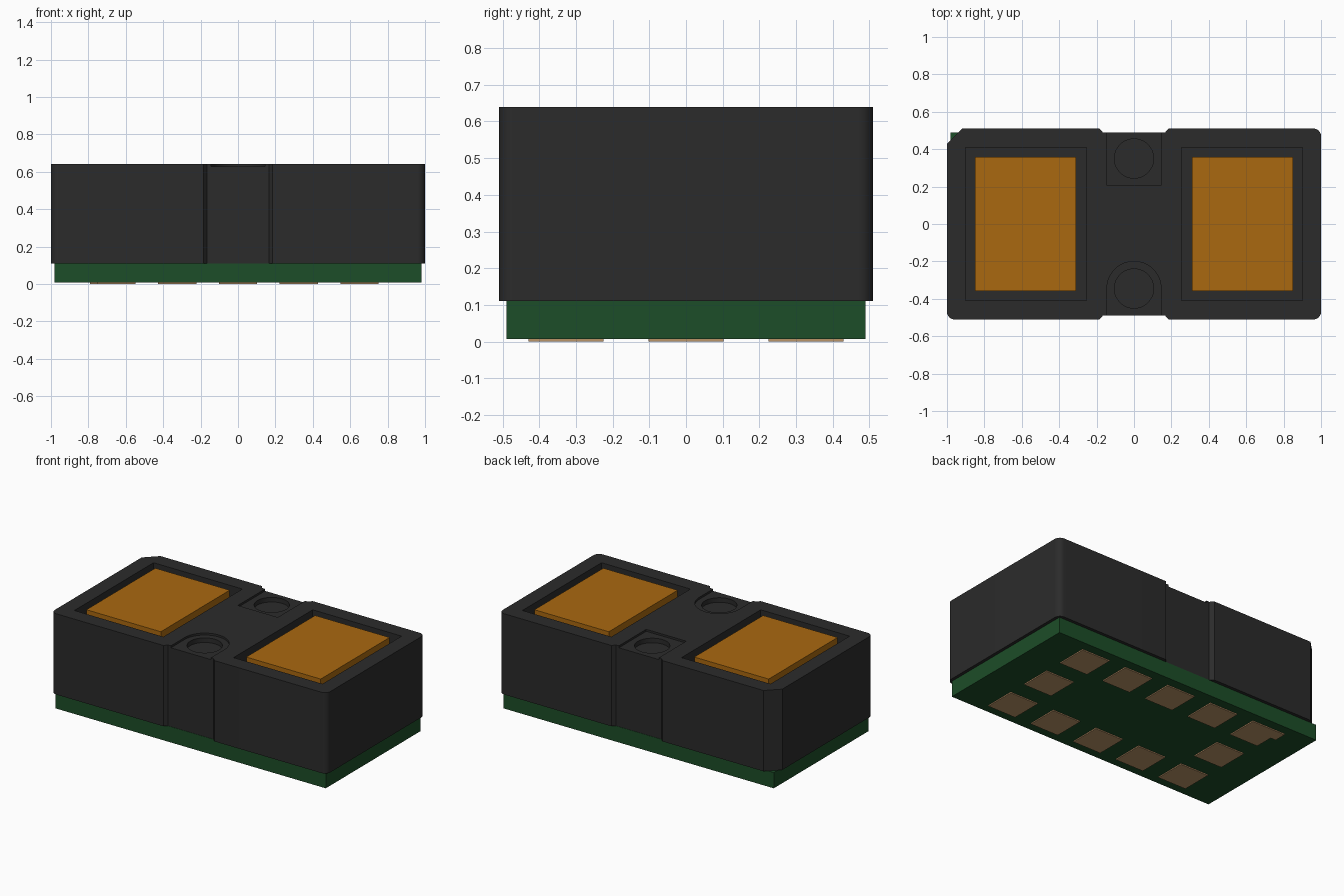
import bpy, bmesh
from math import cos, sin, pi, radians

if "Cube" in bpy.data.objects:
    bpy.data.objects.remove(bpy.data.objects["Cube"])


def material(name, rgb):
    m = bpy.data.materials.new(name)
    m.diffuse_color = (*rgb, 1)
    m.use_nodes = True
    m.node_tree.nodes["Principled BSDF"].inputs["Base Color"].default_value = m.diffuse_color
    return m


BLACK = material("black_plastic", (0.024, 0.024, 0.024))
GREEN = material("green_board", (0.012, 0.075, 0.021))
AMBER = material("amber_glass", (0.40, 0.14, 0.005))
COPPER = material("pad_metal", (0.50, 0.30, 0.14))


def prism(name, outlines, z0, z1, mat=None):
    """Extrude one or more counter-clockwise outlines from z0 to z1."""
    bm = bmesh.new()
    for pts in outlines:
        low = [bm.verts.new((x, y, z0)) for x, y in pts]
        high = [bm.verts.new((x, y, z1)) for x, y in pts]
        bm.faces.new(low[::-1])
        bm.faces.new(high)
        for i in range(len(pts)):
            j = (i + 1) % len(pts)
            bm.faces.new((low[i], low[j], high[j], high[i]))
    mesh = bpy.data.meshes.new(name)
    bm.to_mesh(mesh)
    bm.free()
    ob = bpy.data.objects.new(name, mesh)
    bpy.context.collection.objects.link(ob)
    if mat:
        mesh.materials.append(mat)
    return ob


def rect(x0, x1, y0, y1):
    return [(x0, y0), (x1, y0), (x1, y1), (x0, y1)]


def arc(cx, cy, r, a0, a1, n):
    return [(cx + r * cos(radians(a0 + (a1 - a0) * i / n)),
             cy + r * sin(radians(a0 + (a1 - a0) * i / n))) for i in range(n + 1)]


def cut(ob, outlines, z0):
    """Cut a pocket down to z0, then discard the cutter."""
    cutter = prism("cutter", outlines, z0, 0.8)
    cutter.hide_render = True
    mod = ob.modifiers.new("pocket", 'BOOLEAN')
    mod.operation, mod.solver, mod.object = 'DIFFERENCE', 'EXACT', cutter
    bpy.context.view_layer.objects.active = ob
    bpy.ops.object.modifier_apply(modifier=mod.name)
    bpy.data.objects.remove(cutter)


# Housing: rounded corners, one chamfered corner, a waist notch front and back
W, D, R, TOP = 1.0, 0.51, 0.04, 0.64
notch = [(-0.185, -D), (-0.165, -0.488), (0.165, -0.488), (0.185, -D)]
outline = (arc(-W + R, -D + R, R, 180, 270, 8) + notch
           + arc(W - R, -D + R, R, 270, 360, 8)
           + arc(W - R, D - R, R, 0, 90, 8)
           + [(-x, -y) for x, y in notch]
           + [(-0.92, D), (-W, 0.43)])
housing = prism("housing", [outline], 0.11, TOP, BLACK)

# Window pockets, shallow aperture recesses and round apertures
FLOOR = 0.54
cut(housing, [rect(-0.90, -0.255, -0.41, 0.41), rect(0.255, 0.90, -0.41, 0.41)], FLOOR)
arch = [(-0.145, -0.6), (0.145, -0.6)] + arc(0, -0.345, 0.145, 0, 180, 32)
cut(housing, [rect(-0.145, 0.145, 0.205, 0.6), arch], 0.627)
cut(housing, [arc(0, y, 0.105, 0, 360, 48)[:-1] for y in (-0.345, 0.35)], 0.597)

bpy.ops.object.select_all(action='DESELECT')
housing.select_set(True)
bpy.context.view_layer.objects.active = housing
bpy.ops.object.shade_smooth_by_angle(angle=radians(25))

# Amber windows sitting in the pockets
for side, x0 in (("left", -0.85), ("right", 0.31)):
    prism("window_" + side, [rect(x0, x0 + 0.54, -0.357, 0.357)], FLOOR, 0.638, AMBER)

# Circuit board
prism("circuit_board", [rect(-0.98, 0.98, -0.49, 0.49)], 0.007, 0.11, GREEN)

# Contact pads: two rows of five plus one in the middle of each end
P = 0.102
spots = [(0.325 * i, s * 0.327) for i in range(-2, 3) for s in (-1, 1)]
spots += [(-0.65, 0), (0.65, 0)]
for n, (x, y) in enumerate(spots, 1):
    pts = rect(x - P, x + P, y - P, y + P)
    if x < -0.6 and y > 0.1:  # the first pad carries a marker tab
        pts = pts[:3] + [(-0.79, y + P), (-0.79, y + 0.02), (x - P, y + 0.02)]
    prism(f"contact_pad_{n}", [pts], 0, 0.008, COPPER)
